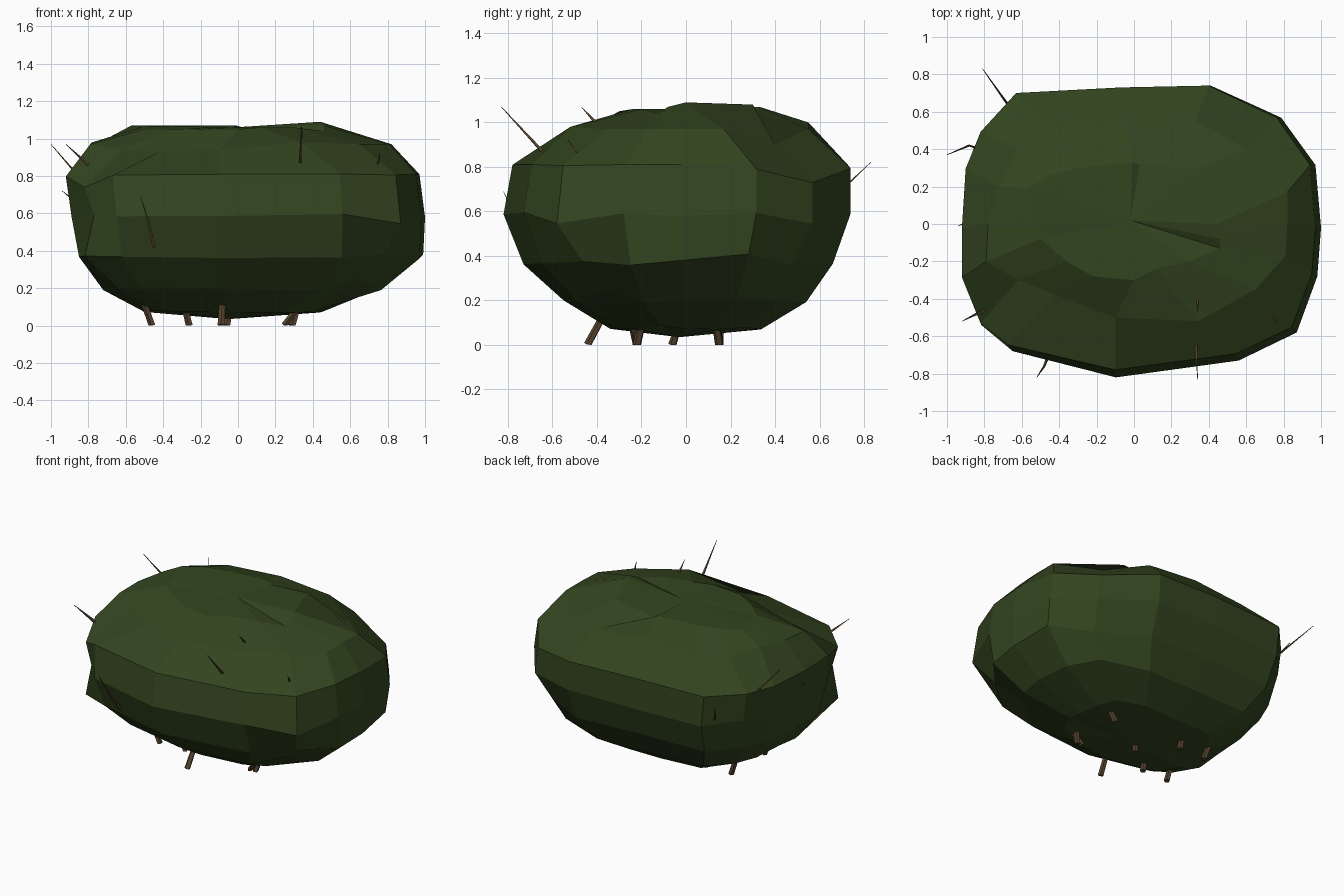
import bpy, bmesh, math, random
from mathutils import Vector

random.seed(4)
cube = bpy.data.objects.get("Cube")
if cube:
    bpy.data.objects.remove(cube)


def material(name, colour):
    m = bpy.data.materials.new(name)
    m.use_nodes = True
    m.diffuse_color = (*colour, 1)
    bsdf = m.node_tree.nodes["Principled BSDF"]
    bsdf.inputs["Base Color"].default_value = (*colour, 1)
    bsdf.inputs["Roughness"].default_value = 0.9
    return m


def finish(name, bm, mat):
    bmesh.ops.recalc_face_normals(bm, faces=bm.faces)
    mesh = bpy.data.meshes.new(name)
    bm.to_mesh(mesh)
    bm.free()
    mesh.materials.append(mat)
    obj = bpy.data.objects.new(name, mesh)
    bpy.context.collection.objects.link(obj)


leaf = material("leaf green", (0.033, 0.060, 0.014))
bark = material("bark brown", (0.100, 0.060, 0.030))

# Widest outline of the foliage, counter-clockwise from +x
outline = [(1, -.02), (.97, .32), (.82, .6), (.41, .75), (-.07, .74), (-.63, .71),
           (-.82, .5), (-.9, .3), (-.92, -.02), (-.92, -.3), (-.82, -.56),
           (-.67, -.68), (-.1, -.82), (.56, -.73), (.87, -.58), (.98, -.28)]

# Lower foliage rings: height, left, right, back and front reach
rings = [(.08, .45, .50, .34, .34), (.20, .78, .72, .54, .55), (.37, .99, .85, .66, .73),
         (.59, 1.0, .89, .74, .82), (.80, .97, .92, .74, .78)]

# Bulges and dents in the lower rings: (ring, corner) gives scale and lift
dents = {(1, 14): (.93, .05), (2, 1): (1, .03), (2, 2): (.9, -.01), (2, 10): (1.08, 0),
         (2, 14): (.9, 0), (3, 2): (.96, -.04), (3, 10): (.97, 0), (3, 14): (1, -.04),
         (4, 2): (.96, -.06), (4, 10): (1, -.05)}

# Uneven shoulder and crown, the crown with two small folds
shoulder = [(.82, 0, .97), (.82, .17, .97), (.6, .4, .9), (.33, .55, .97),
            (-.05, .55, 1), (-.45, .53, .98), (-.62, .4, .98), (-.72, .2, .99),
            (-.78, 0, .98), (-.79, -.2, .97), (-.62, -.3, .94), (-.42, -.38, .93),
            (-.1, -.5, .94), (.34, -.52, .98), (.65, -.35, .97), (.81, -.17, .97)]
crown = [(.46, -.08, 1.07), (.44, 0, 1.09), (.34, .3, 1.08), (.03, .32, 1.05),
         (-.01, .33, 1.07), (-.3, .3, 1.07), (-.45, .26, 1.07), (-.57, .19, 1.07),
         (-.52, .02, 1.06), (-.5, -.08, 1.05), (-.36, -.2, 1.05), (-.22, -.28, 1.05),
         (0, -.3, 1.05), (.12, -.24, 1.06), (.3, -.2, 1.06), (.46, -.13, 1.04)]


def ring_points(index):
    z, left, right, back, front = rings[index]
    points = []
    for corner, (x, y) in enumerate(outline):
        scale, lift = dents.get((index, corner), (1, 0))
        px = x * left if x > 0 else x * right / .92
        py = y * back / .75 if y > 0 else y * front / .82
        points.append((px * scale, py * scale, z + lift + random.uniform(-.012, .012)))
    return points


def foliage():
    bm = bmesh.new()
    levels = [ring_points(i) for i in range(len(rings))] + [shoulder, crown]
    loops = [[bm.verts.new(p) for p in level] for level in levels]
    n = len(outline)
    for low, high in zip(loops, loops[1:]):
        for i in range(n):
            j = (i + 1) % n
            bm.faces.new((low[i], low[j], high[j], high[i]))
    # Close both ends with fans, the top one slightly sunken
    for loop, tip in ((loops[0], (-.05, -.03, .035)), (loops[-1], (-.02, .02, 1.06))):
        pole = bm.verts.new(tip)
        for i in range(n):
            bm.faces.new((loop[i], loop[(i + 1) % n], pole))
    finish("foliage", bm, leaf)


def branch(name, points, r0, r1, sides=5):
    """Tapered tube through the points."""
    pts = [Vector(p) for p in points]
    bm = bmesh.new()
    axis = (pts[-1] - pts[0]).normalized()
    u = axis.orthogonal().normalized()
    v = axis.cross(u)
    loops = []
    for k, p in enumerate(pts):
        r = r0 + (r1 - r0) * k / (len(pts) - 1)
        loops.append([bm.verts.new(p + r * (u * math.cos(a) + v * math.sin(a)))
                      for a in (math.tau * i / sides for i in range(sides))])
    for a, b in zip(loops, loops[1:]):
        for i in range(sides):
            j = (i + 1) % sides
            bm.faces.new((a[i], a[j], b[j], b[i]))
    bm.faces.new(loops[0])
    bm.faces.new(loops[-1])
    # Keep the cut ends level with the ground
    for vert in bm.verts:
        vert.co.z = max(vert.co.z, 0)
    finish(name, bm, bark)


foliage()

# Stems under the foliage
stems = [((-.46, -.22, 0), (-.53, -.25, .2)), ((-.46, .15, 0), (-.53, .16, .2)),
         ((-.26, .15, 0), (-.31, .13, .2)), ((-.26, -.22, 0), (-.31, -.25, .2)),
         ((-.09, -.44, 0), (-.08, -.35, .17)), ((.25, -.22, 0), (.38, -.26, .17)),
         ((.29, -.22, 0), (.34, -.18, .17)), ((.28, .15, 0), (.36, .12, .18)),
         ((-.06, -.06, 0), (-.04, -.03, .1))]
for i, (a, b) in enumerate(stems):
    branch(f"stem_{i + 1}", (a, b), .020, .016)

# Thin twigs poking out of the leaves
twigs = [((-.8, .39, .72), (-.88, .42, .83), (-1, .37, .97)),
         ((-.62, .58, .56), (-.69, .66, .66), (-.81, .83, .82)),
         ((-.8, -.46, .86), (-.92, -.52, .97)),
         ((.33, -.6, .82), (.34, -.83, 1.07)),
         ((.34, -.38, .97), (.34, -.47, 1.07)),
         ((-.45, -.68, .42), (-.48, -.76, .56), (-.52, -.82, .69)),
         ((.74, -.46, .83), (.76, -.53, .92)),
         ((-.84, .03, .64), (-.94, -.01, .72))]
for i, points in enumerate(twigs):
    branch(f"twig_{i + 1}", points, .011, .0015, 4)
